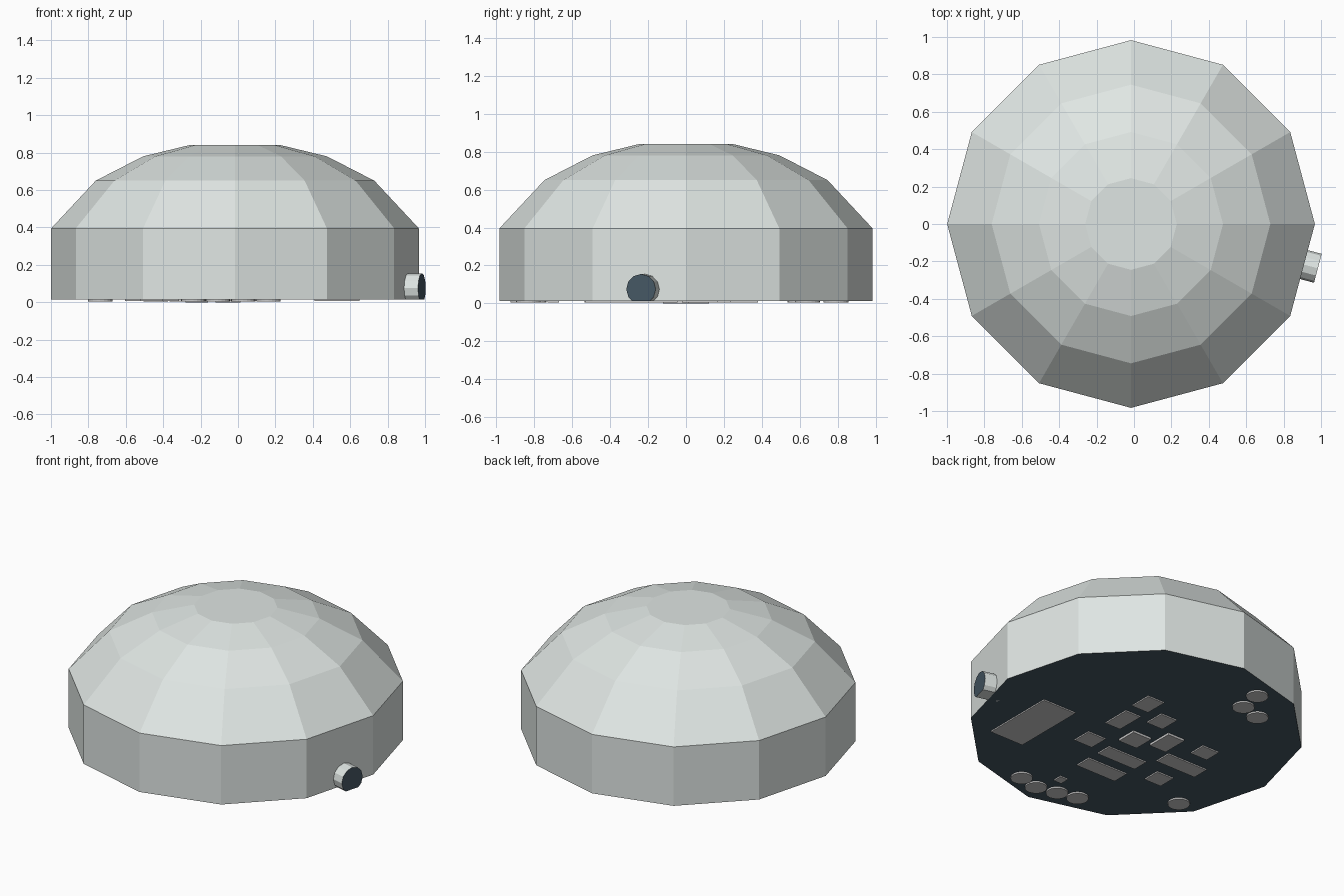
import bpy, bmesh
from math import cos, sin, pi, radians
from mathutils import Matrix, Vector

if "Cube" in bpy.data.objects:
    bpy.data.objects.remove(bpy.data.objects["Cube"])

CX, SIDES, FLOOR = -0.016, 12, 0.014


def material(name, rgb):
    m = bpy.data.materials.new(name)
    m.diffuse_color = (*rgb, 1)
    m.use_nodes = True
    m.node_tree.nodes["Principled BSDF"].inputs["Base Color"].default_value = m.diffuse_color
    return m


pale = material("pale_shell", (0.74, 0.79, 0.77))
dark = material("dark_panel", (0.06, 0.095, 0.125))


def finish(name, bm, *mats):
    me = bpy.data.meshes.new(name)
    bm.to_mesh(me)
    bm.free()
    for m in mats:
        me.materials.append(m)
    ob = bpy.data.objects.new(name, me)
    bpy.context.collection.objects.link(ob)
    return ob


# twelve-sided dome shell lofted from (radius, height) rings, with dark underside
bm = bmesh.new()
rings = []
for r, z in [(0.983, FLOOR), (0.983, 0.395), (0.745, 0.65), (0.492, 0.78), (0.245, 0.84)]:
    rings.append([bm.verts.new((CX + r * cos(2 * pi * i / SIDES), r * sin(2 * pi * i / SIDES), z))
                  for i in range(SIDES)])
for a, b in zip(rings, rings[1:]):
    for i in range(SIDES):
        j = (i + 1) % SIDES
        bm.faces.new((a[i], a[j], b[j], b[i]))
bm.faces.new(rings[-1])
bm.faces.new(rings[0][::-1]).material_index = 1
finish("dome_shell", bm, pale, dark)

# side knob: stubby cylinder with dark end, trimmed flat at the floor
bm = bmesh.new()
bmesh.ops.create_cone(bm, cap_ends=True, segments=12, radius1=0.08, radius2=0.08, depth=0.14)
for f in bm.faces:
    f.material_index = 1 if f.normal.z > 0.9 else 0
axis = Vector((cos(radians(-15)), sin(radians(-15)), 0))
place = Matrix.Rotation(radians(-15), 4, 'Z') @ Matrix.Rotation(pi / 2, 4, 'Y')
end = Vector((0.983, -0.237, 0.075))
bmesh.ops.transform(bm, matrix=Matrix.Translation(end - axis * 0.07) @ place, verts=bm.verts)
cut = bmesh.ops.bisect_plane(bm, geom=bm.verts[:] + bm.edges[:] + bm.faces[:],
                             plane_co=(0, 0, FLOOR), plane_no=(0, 0, -1), clear_outer=True)
edges = [e for e in cut["geom_cut"] if isinstance(e, bmesh.types.BMEdge)]
bmesh.ops.contextual_create(bm, geom=edges)
bmesh.ops.recalc_face_normals(bm, faces=bm.faces)
finish("side_knob", bm, pale, dark)


# rectangular plates on the underside: x0, x1, y0, y1
def plate(x0, x1, y0, y1, z0):
    bm = bmesh.new()
    m = (Matrix.Translation(((x0 + x1) / 2, (y0 + y1) / 2, (z0 + FLOOR) / 2))
         @ Matrix.Diagonal((x1 - x0, y1 - y0, FLOOR - z0, 1)))
    bmesh.ops.create_cube(bm, size=1, matrix=m)
    finish("underside_plate", bm)


for p in [(.41, .65, -.53, -.046), (.09, .21, .235, .38), (.09, .20, -.02, .165),
          (-.10, .017, .14, .27), (.08, .21, -.29, -.165), (-.53, -.41, .03, .14),
          (-.276, .005, -.324, -.221), (-.277, .01, -.507, -.4), (-.605, -.316, -.17, -.062),
          (-.52, -.40, -.378, -.264), (-.055, 0, -.73, -.67)]:
    plate(*p, 0.006)
for p in [(-.12, .014, -.12, .012), (-.28, -.16, -.046, .122)]:
    plate(*p, 0.0)

# round feet on the underside
for x, y in [(-.28, .79), (-.30, .64), (-.44, .60), (.163, -.83), (.028, -.86),
             (-.108, -.83), (-.239, -.80), (-.737, -.47)]:
    bm = bmesh.new()
    bmesh.ops.create_cone(bm, cap_ends=True, segments=20, radius1=0.065, radius2=0.065,
                          depth=FLOOR - 0.004,
                          matrix=Matrix.Translation((x, y, (FLOOR + 0.004) / 2)))
    finish("underside_disc", bm)
